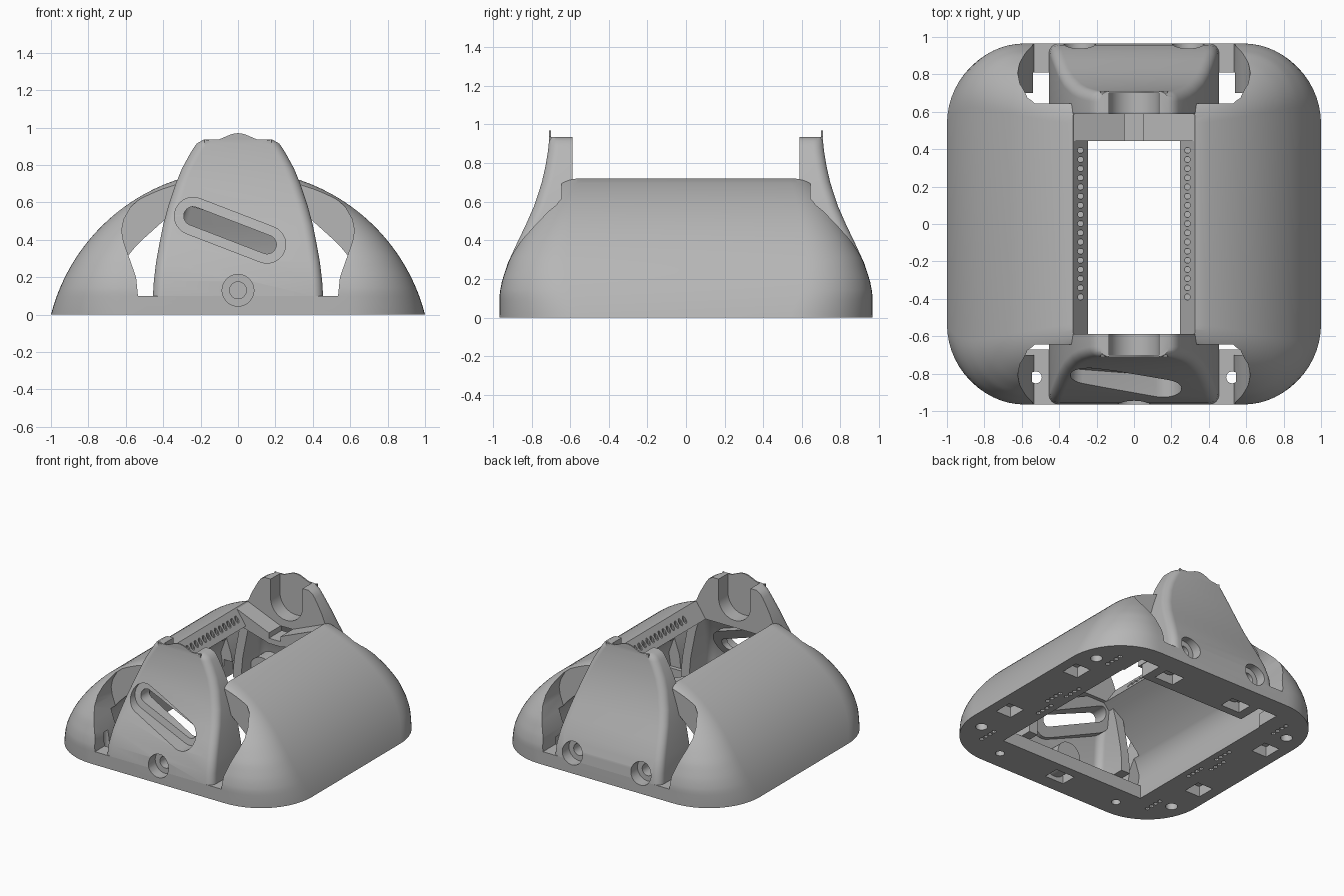
import bpy, bmesh
from math import sin, cos, pi, sqrt, radians

cube = bpy.data.objects.get("Cube")
if cube:
    bpy.data.objects.remove(cube)

grey = bpy.data.materials.new("plain grey")
grey.use_nodes = True
colour = (0.47, 0.47, 0.47, 1)
grey.diffuse_color = colour
grey.node_tree.nodes["Principled BSDF"].inputs["Base Color"].default_value = colour


def make(name, bm):
    bmesh.ops.recalc_face_normals(bm, faces=bm.faces)
    me = bpy.data.meshes.new(name)
    bm.to_mesh(me)
    bm.free()
    me.materials.append(grey)
    ob = bpy.data.objects.new(name, me)
    bpy.context.collection.objects.link(ob)
    return ob


def loft(name, rings):
    bm = bmesh.new()
    loops = [[bm.verts.new(p) for p in ring] for ring in rings]
    n = len(loops[0])
    for low, high in zip(loops, loops[1:]):
        for i in range(n):
            j = (i + 1) % n
            bm.faces.new((low[i], low[j], high[j], high[i]))
    bm.faces.new(loops[0])
    bm.faces.new(loops[-1])
    return make(name, bm)


def prism(bm, pts, axis, a, b, shear=0, pivot=0):
    """Extrude an (x, z) outline along y, or an (x, y) outline along z."""
    ends = []
    for d in (a, b):
        ends.append([bm.verts.new((p, d + shear * (q - pivot), q) if axis == "y" else (p, q, d))
                     for p, q in pts])
    n = len(pts)
    for i in range(n):
        j = (i + 1) % n
        bm.faces.new((ends[0][i], ends[0][j], ends[1][j], ends[1][i]))
    bm.faces.new(ends[0])
    bm.faces.new(ends[1])


def solid(name, pts, *args, **kw):
    bm = bmesh.new()
    prism(bm, pts, *args, **kw)
    return make(name, bm)


def circle(x, y, r, n=24):
    return [(x + r * cos(2 * pi * i / n), y + r * sin(2 * pi * i / n)) for i in range(n)]


def rect(x0, x1, y0, y1):
    return [(x0, y0), (x1, y0), (x1, y1), (x0, y1)]


def mirrored(half):
    return half + [(-x, z) for x, z in reversed(half)]


def stadium(r, n=14):
    tilt = -radians(21)
    out = []
    for (cx, cz), start in (((0.155, 0.375), -pi / 2), ((-0.24, 0.527), pi / 2)):
        out += [(cx + r * cos(tilt + start + pi * i / n), cz + r * sin(tilt + start + pi * i / n))
                for i in range(n + 1)]
    return out


def cut(target, *cutters):
    for c in cutters:
        mod = target.modifiers.new("cut", "BOOLEAN")
        mod.operation, mod.solver, mod.object = "DIFFERENCE", "EXACT", c
        bpy.context.view_layer.objects.active = target
        bpy.ops.object.modifier_apply(modifier=mod.name)


def interp(table, z):
    for (z0, v0), (z1, v1) in zip(table, table[1:]):
        if z <= z1:
            return v0 + (v1 - v0) * (z - z0) / (z1 - z0)
    return table[-1][1]


# Dome: rounded rectangles stacked along a circular arch
depth = [(0, 0.965), (0.13, 0.965), (0.2, 0.95), (0.3, 0.915), (0.4, 0.86),
         (0.5, 0.795), (0.6, 0.727), (0.72, 0.635)]


def dome_ring(z, n=14):
    w = sqrt(1.067 - (z + 0.259) ** 2)
    d = interp(depth, z)
    r = 0.43 - 0.46 * z
    ring = []
    for k, (sx, sy) in enumerate(((1, 1), (-1, 1), (-1, -1), (1, -1))):
        for i in range(n + 1):
            a = (k + i / n) * pi / 2
            ring.append((sx * (w - r) + r * cos(a), sy * (d - r) + r * sin(a), z))
    return ring


dome = loft("dome_shell", [dome_ring(0.72 * i / 30) for i in range(31)])

# Arched bore along the dome
bore = [(0.62, 0.1), (0.635, 0.2), (0.6, 0.3), (0.555, 0.355), (0.5, 0.41),
        (0.4, 0.5), (0.32, 0.555), (0.245, 0.6)]
cutters = [solid("bore_cutter", mirrored(bore), "y", -0.7, 0.7)]

# Top opening with sloped rails
top = [(0.23, 0.3), (0.245, 0.6), (0.367, 0.78)]
cutters.append(solid("top_cutter", mirrored(top), "y", -0.66, 0.66))

# Openings around each tower
side = [(0.535, 0.1), (0.545, 0.2), (0.58, 0.3), (0.612, 0.39), (0.622, 0.45), (0.61, 0.51),
        (0.57, 0.58), (0.5, 0.64), (0.42, 0.69), (0.33, 0.725), (0.33, 0.9)]
for s in (-1, 1):
    cutters.append(solid("tower_gap_cutter", mirrored(side), "y", s * 0.645, s * 1.2))

# Base opening and rear corner openings
cutters.append(solid("base_cutter", rect(-0.62, 0.62, -0.67, 0.62), "z", -0.1, 0.15))
for s in (-1, 1):
    cutters.append(solid("corner_cutter", rect(s * 0.45, s * 0.61, 0.6, 0.81), "z", -0.1, 0.15))

# Underside pockets, pin holes, rail holes
bm = bmesh.new()
for s in (-1, 1):
    for y in (0.4, -0.32):
        prism(bm, rect(s * 0.79, s * 0.92, y - 0.07, y + 0.07), "z", -0.1, 0.08)
    for y in (0.62, -0.62):
        prism(bm, circle(s * 0.86, y, 0.042), "z", -0.1, 0.07)
    for i in range(4):
        for x, y in ((0.75, 0.68), (0.75, -0.68), (0.74, 0.02), (0.68, 0.15), (0.68, -0.15)):
            prism(bm, circle(s * x, y + i * 0.045 - 0.07, 0.016, 8), "z", -0.1, 0.05)
    for i in range(17):
        prism(bm, circle(s * 0.285, -0.39 + i * 0.049, 0.016, 10), "z", 0.635, 0.85)
    prism(bm, circle(s * 0.525, -0.82, 0.032), "z", -0.1, 0.2)
    prism(bm, rect(s * 0.3 - 0.08, s * 0.3 + 0.08, 0.68, 0.8), "z", -0.1, 0.08)
prism(bm, rect(-0.08, 0.08, -0.86, -0.74), "z", -0.1, 0.08)
cutters.append(make("small_hole_cutter", bm))


# Screw recesses through the front and back walls
def screw_cutters(s, x, z):
    return [solid("screw_cutter", circle(x, z, 0.045), "y", s * 0.73, s * 1.1),
            solid("screw_head_cutter", circle(x, z, 0.085, 32), "y", s * 0.88, s * 1.1)]


screws = {-1: [(0, 0.13)], 1: [(-0.29, 0.15), (0.29, 0.15)]}
screw_cuts = {s: [c for x, z in screws[s] for c in screw_cutters(s, x, z)] for s in screws}
cut(dome, *cutters, *screw_cuts[-1], *screw_cuts[1])
parts = [dome]

# Towers: height, half width, outer depth
rows = [(0.1, 0.455, 0.965), (0.18, 0.45, 0.956), (0.28, 0.438, 0.924), (0.38, 0.42, 0.878),
        (0.48, 0.4, 0.83), (0.58, 0.373, 0.786), (0.7, 0.333, 0.747), (0.78, 0.3, 0.729),
        (0.85, 0.262, 0.717), (0.89, 0.238, 0.712), (0.915, 0.22, 0.71), (0.935, 0.185, 0.71)]
# Hollow behind each tower wall
hollow = [(0.05, 0.38, 0.84), (0.18, 0.38, 0.83), (0.28, 0.37, 0.81), (0.38, 0.35, 0.78),
          (0.48, 0.33, 0.735), (0.58, 0.3, 0.69), (0.6, 0.295, 0.65)]


def tower_ring(s, z, w, yo, yi=0.587, r=0.055, n=8):
    ring = [(-w, s * yi, z), (w, s * yi, z)]
    for k, sx in enumerate((1, -1)):
        for i in range(n + 1):
            a = (k + i / n) * pi / 2
            ring.append((sx * (w - r) + r * cos(a), s * (yo - r + r * sin(a)), z))
    return ring


cup = [(0.135 * cos(pi + pi * i / 24), 0.79 + 0.135 * sin(pi + pi * i / 24)) for i in range(25)]
cup += [(0.135, 1.1), (-0.135, 1.1)]
wave = [(0.01 * i, 0.95 + 0.02 * cos(0.224 * i)) for i in range(-18, 19)]
wave += [(0.18, 0.9), (-0.18, 0.9)]

slot = solid("slot_cutter", stadium(0.05), "y", -1.2, -0.4)
recess = solid("slot_recess_cutter", stadium(0.1), "y", -1.2, -0.775, shear=0.2, pivot=0.45)
cutters += [slot, recess] + screw_cuts[-1] + screw_cuts[1]

for s, label in ((-1, "front"), (1, "back")):
    tower = loft(label + "_tower", [tower_ring(s, *row) for row in rows])
    hollow_cutter = loft("hollow_cutter", [tower_ring(s, *row, yi=0.5) for row in hollow])
    cup_cutter = solid("cup_cutter", cup, "y", s * 0.5, s * 0.7)
    cutters += [cup_cutter, hollow_cutter]
    cut(tower, hollow_cutter, cup_cutter, *screw_cuts[s])
    if s < 0:
        cut(tower, recess, slot)
    parts += [tower, solid(label + "_wavy_fin", wave, "y", s * 0.7, s * 0.71)]
    for i, (x, z) in enumerate(screws[s]):
        boss = solid(label + "_screw_boss", circle(x, z, 0.1, 32), "y", s * 0.7, s * 0.87)
        cut(boss, screw_cuts[s][2 * i])
        parts.append(boss)

# Raised rim behind the slot
rim = solid("slot_rim", stadium(0.12), "y", -0.8, -0.69, shear=0.5, pivot=0.45)
cut(rim, recess, slot)
parts.append(rim)

# Sloped shelf halves and the strip joining them at the rear of the top opening
for s in (-1, 1):
    parts.append(solid("rear_shelf", [(s * 0.33, 0.715), (s * 0.05, 0.6), (s * 0.05, 0.52),
                                      (s * 0.33, 0.6)], "y", 0.445, 0.6))
parts.append(solid("rear_shelf_strip", rect(-0.052, 0.052, 0.52, 0.56), "y", 0.445, 0.6))

for c in cutters:
    bpy.data.objects.remove(c)
for ob in parts:
    bpy.ops.object.select_all(action="DESELECT")
    ob.select_set(True)
    bpy.context.view_layer.objects.active = ob
    bpy.ops.object.shade_smooth_by_angle(angle=radians(32))
